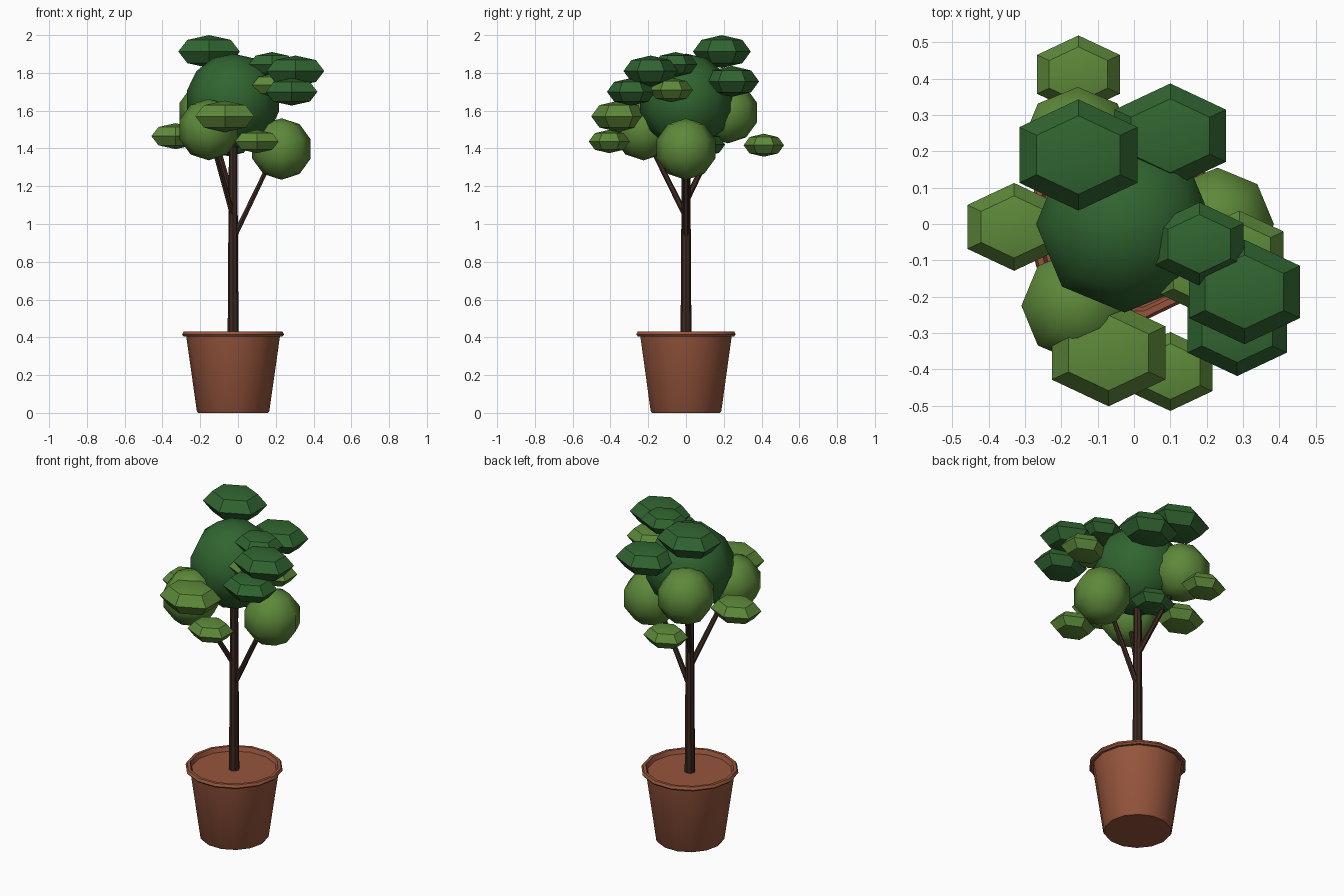
import bpy
from math import sin, cos, pi, radians
from mathutils import Vector

if "Cube" in bpy.data.objects:
    bpy.data.objects.remove(bpy.data.objects["Cube"])


def material(name, rgb):
    m = bpy.data.materials.new(name)
    m.diffuse_color = (*rgb, 1)
    m.use_nodes = True
    m.node_tree.nodes["Principled BSDF"].inputs["Base Color"].default_value = m.diffuse_color
    return m


TERRACOTTA = material("terracotta", (0.30, 0.09, 0.045))
BARK = material("bark", (0.045, 0.022, 0.014))
DARK = material("dark_green", (0.03, 0.13, 0.03))
LIGHT = material("light_green", (0.11, 0.25, 0.042))


def lathe(name, profile, sides, mat, loc=(0, 0, 0), scale=(1, 1, 1), phase=0, angle=30):
    """Revolve (radius, z) points around z; radius 0 makes a pole."""
    verts, rings = [], []
    for r, z in profile:
        count = 1 if r == 0 else sides
        rings.append(list(range(len(verts), len(verts) + count)))
        for i in range(count):
            a = phase + 2 * pi * i / sides
            verts.append((r * cos(a) * scale[0], r * sin(a) * scale[1], z * scale[2]))
    faces = []
    for lo, hi in zip(rings, rings[1:]):
        for i in range(sides):
            j = (i + 1) % sides
            a, b = lo[i % len(lo)], lo[j % len(lo)]
            c, d = hi[j % len(hi)], hi[i % len(hi)]
            faces.append(tuple(dict.fromkeys((a, b, c, d))))
    mesh = bpy.data.meshes.new(name)
    mesh.from_pydata(verts, [], faces)
    mesh.materials.append(mat)
    ob = bpy.data.objects.new(name, mesh)
    ob.location = loc
    bpy.context.collection.objects.link(ob)
    bpy.context.view_layer.objects.active = ob
    ob.select_set(True)
    bpy.ops.object.shade_smooth_by_angle(angle=radians(angle))
    ob.select_set(False)
    return ob


def ball_profile(rings):
    pts = [(cos(t), sin(t)) for t in (-pi / 2 + pi * i / rings for i in range(1, rings))]
    return [(0, -1)] + pts + [(0, 1)]


def stick(name, start, end, r0, r1, sides):
    start, end = Vector(start), Vector(end)
    d = end - start
    ob = lathe(name, [(0, 0), (r0, 0), (r1, d.length), (0, d.length)], sides, BARK, start)
    ob.rotation_mode = 'QUATERNION'
    ob.rotation_quaternion = d.to_track_quat('Z', 'Y')


CX = -0.026

# Pot with rolled rim and soil surface
lathe("pot", [(0, 0), (0.185, 0), (0.192, 0.01), (0.248, 0.405), (0.262, 0.405), (0.27, 0.415),
              (0.262, 0.43), (0.245, 0.43), (0.235, 0.405), (0, 0.405)],
      14, TERRACOTTA, (CX, 0, 0))

# Trunk and branches
stick("trunk", (CX, 0, 0.39), (CX, 0, 1.6), 0.029, 0.021, 8)
stick("branch_right", (CX, 0, 0.92), (0.22, 0, 1.43), 0.016, 0.012, 6)
stick("branch_front", (CX, 0, 1.04), (-0.155, -0.23, 1.5), 0.016, 0.012, 6)
stick("branch_back", (CX, 0, 1.12), (-0.155, 0.225, 1.58), 0.016, 0.012, 6)

# Round foliage
lathe("crown", ball_profile(7), 8, DARK, (CX, 0, 1.652), (0.25,) * 3, 0, 60)
for name, loc in (("right", (0.23, 0, 1.397)), ("front", (-0.155, -0.225, 1.5)),
                  ("back", (-0.155, 0.222, 1.59))):
    lathe("foliage_" + name, ball_profile(5), 8, LIGHT, loc, (0.163,) * 3, 0, 60)

# Flattened hexagonal leaf clusters: x, y, z, size, material
CLUSTERS = [
    (-0.153, 0.190, 1.913, 1.00, DARK),
    (0.100, 0.243, 1.755, 0.94, DARK),
    (0.304, -0.187, 1.810, 0.94, DARK),
    (0.180, -0.055, 1.845, 0.75, DARK),
    (0.284, -0.290, 1.700, 0.84, DARK),
    (-0.050, 0.100, 1.420, 0.70, DARK),
    (-0.070, -0.355, 1.570, 0.96, LIGHT),
    (0.100, -0.406, 1.437, 0.71, LIGHT),
    (-0.153, 0.412, 1.417, 0.70, LIGHT),
    (-0.330, -0.008, 1.465, 0.79, LIGHT),
    (0.290, -0.078, 1.710, 0.75, LIGHT),
    (0.190, -0.140, 1.735, 0.71, LIGHT),
]
for i, (x, y, z, s, mat) in enumerate(CLUSTERS):
    lathe(f"leaf_cluster_{i + 1}", ball_profile(4), 6, mat, (x, y, z),
          (0.188 * s, 0.153 * s, 0.087 * s), pi / 6, 25)
